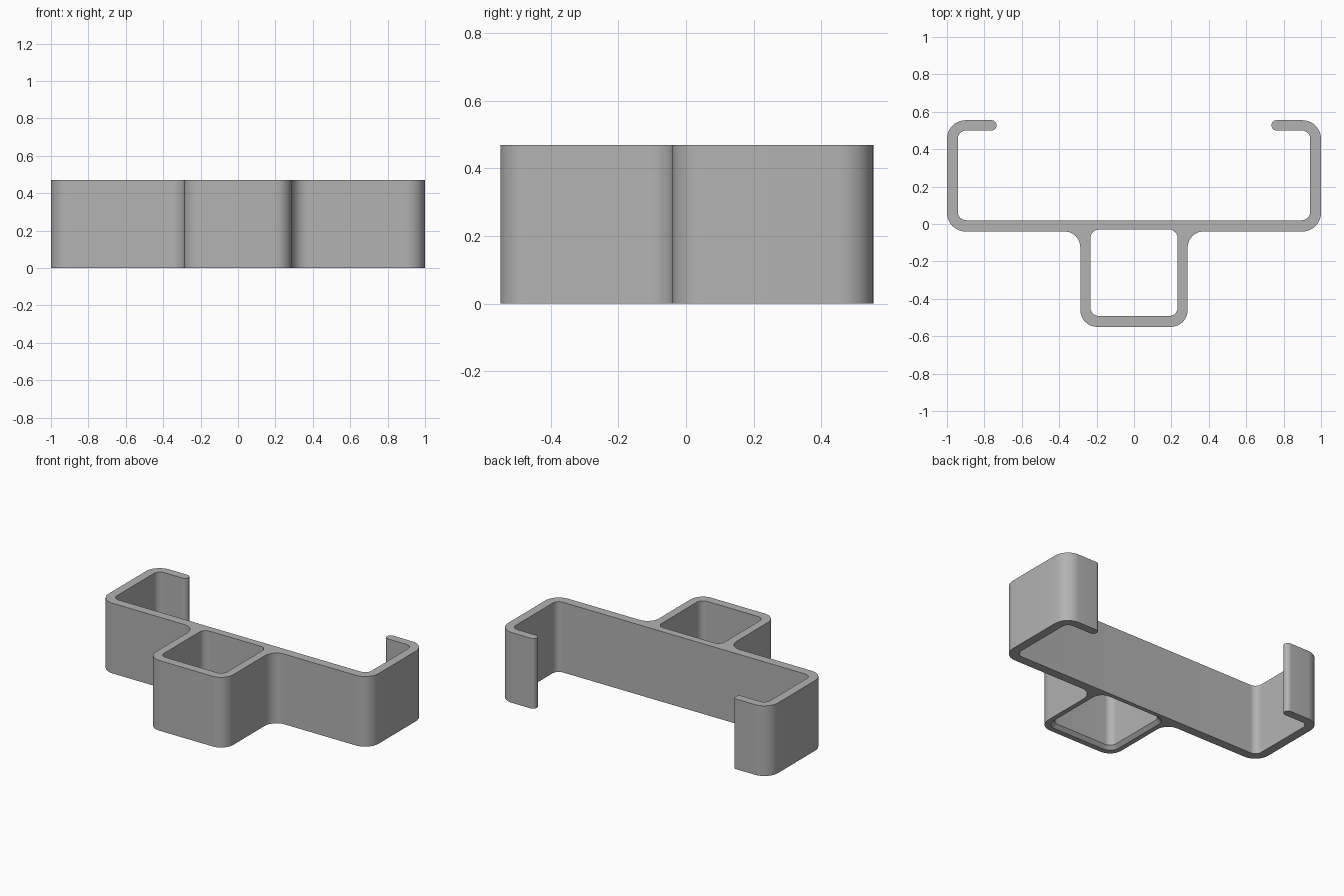
import bpy, bmesh, math
from mathutils import Vector

cube = bpy.data.objects.get("Cube")
if cube:
    bpy.data.objects.remove(cube, do_unlink=True)

HEIGHT = 0.47
CHAMFER = 0.022

grey = bpy.data.materials.new("plain grey")
grey.use_nodes = True
colour = (0.45, 0.45, 0.45, 1)
grey.diffuse_color = colour
grey.node_tree.nodes["Principled BSDF"].inputs["Base Color"].default_value = colour


def rounded(corners, steps=10):
    """Round each (x, y, radius) corner of a right-angled outline."""
    points = []
    for i, (x, y, r) in enumerate(corners):
        here = Vector((x, y))
        to_prev = (Vector(corners[i - 1][:2]) - here).normalized() * r
        to_next = (Vector(corners[(i + 1) % len(corners)][:2]) - here).normalized() * r
        centre = here + to_prev + to_next
        for k in range(steps + 1):
            a = math.pi / 2 * k / steps
            points.append(centre - to_next * math.cos(a) - to_prev * math.sin(a))
    return points


def mirrored(half):
    return half + [(-x, y, r) for x, y, r in reversed(half)]


def square_hole(grow):
    """Outline of the socket opening, widened by grow."""
    return rounded(mirrored([(0.233 + grow, -0.492 - grow, 0.045 + grow),
                             (0.233 + grow, -0.03 + grow, 0.045 + grow)]))


# Right half of the outer outline: socket, arm, side, hooked lip and inside
outline = rounded(mirrored([
    (0.287, -0.55, 0.09), (0.287, -0.04, 0.085),
    (1.0, -0.04, 0.1), (1.0, 0.555, 0.1),
    (0.735, 0.555, 0.027), (0.735, 0.5, 0.027),
    (0.942, 0.5, 0.045), (0.942, 0.02, 0.045)]))

bm = bmesh.new()


def ring(points, z):
    verts = [bm.verts.new((p.x, p.y, z)) for p in points]
    edges = [bm.edges.new((v, verts[i - 1])) for i, v in enumerate(verts)]
    return verts, edges


def wall(low, high):
    for i in range(len(low)):
        bm.faces.new((low[i - 1], low[i], high[i], high[i - 1]))


# Outer walls, and socket walls with a chamfered lower mouth
outer_low, outer_low_edges = ring(outline, 0)
outer_high, outer_high_edges = ring(outline, HEIGHT)
mouth, mouth_edges = ring(square_hole(CHAMFER), 0)
neck, _ = ring(square_hole(0), CHAMFER)
hole_high, hole_high_edges = ring(square_hole(0), HEIGHT)
wall(outer_low, outer_high)
wall(mouth, neck)
wall(neck, hole_high)

# Flat caps around the socket opening
for edges in (outer_low_edges + mouth_edges, outer_high_edges + hole_high_edges):
    bmesh.ops.triangle_fill(bm, edges=edges, use_beauty=True)
bmesh.ops.recalc_face_normals(bm, faces=bm.faces)

mesh = bpy.data.meshes.new("bracket")
bm.to_mesh(mesh)
bm.free()
mesh.materials.append(grey)
bracket = bpy.data.objects.new("bracket", mesh)
bpy.context.collection.objects.link(bracket)

bpy.ops.object.select_all(action='DESELECT')
bracket.select_set(True)
bpy.context.view_layer.objects.active = bracket
bpy.ops.object.shade_smooth_by_angle(angle=math.radians(30))
